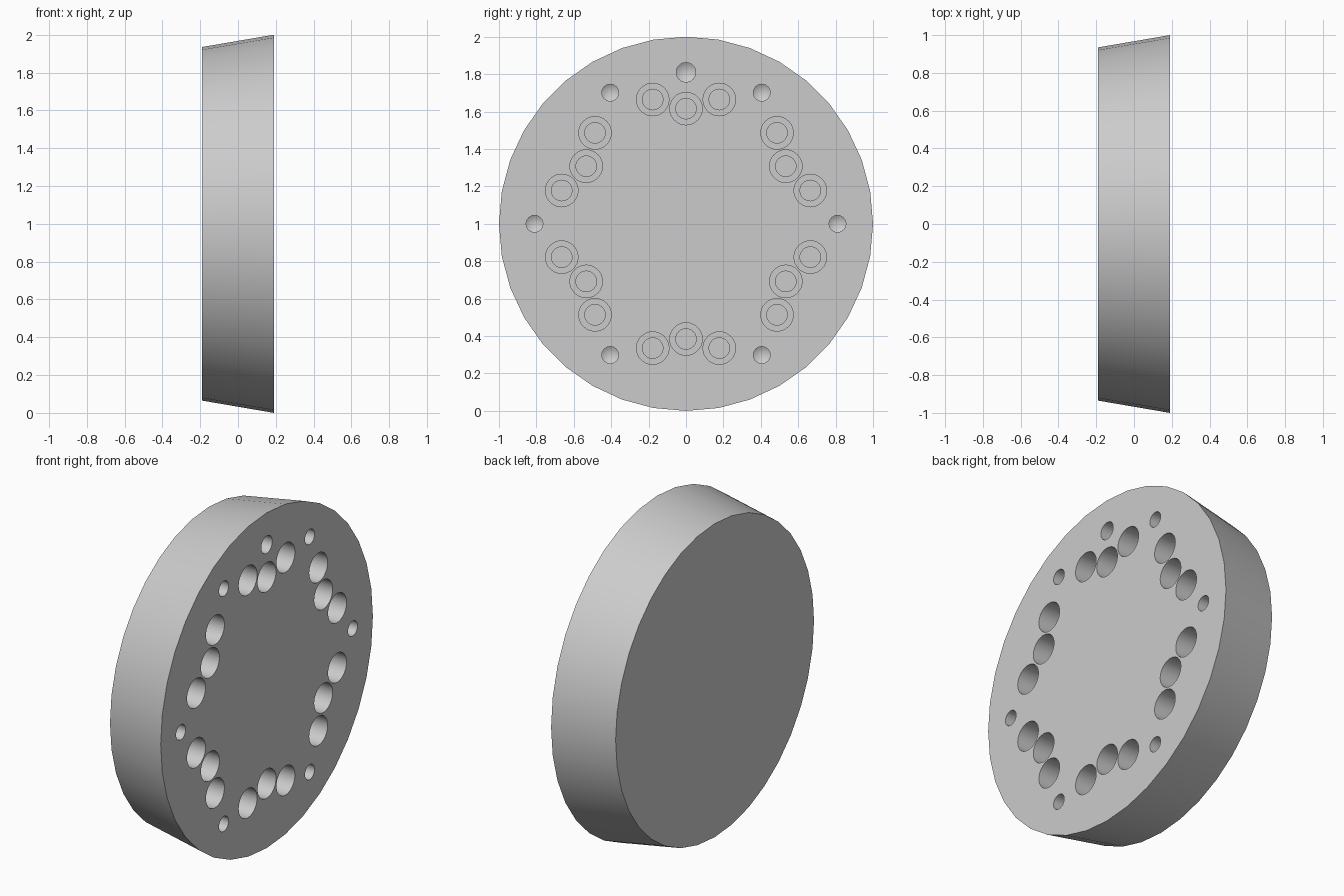
import bpy, bmesh
from math import sin, cos, radians, tau

cube = bpy.data.objects.get("Cube")
if cube:
    bpy.data.objects.remove(cube)

grey = bpy.data.materials.new("plain_grey")
grey.use_nodes = True
colour = (0.6, 0.6, 0.6, 1)
grey.diffuse_color = colour
grey.node_tree.nodes["Principled BSDF"].inputs["Base Color"].default_value = colour

HALF = 0.19          # half the disc thickness
bm = bmesh.new()


def ring(x, r, y, z, sides):
    return [bm.verts.new((x, y + r * cos(tau * i / sides), z + r * sin(tau * i / sides)))
            for i in range(sides)]


def loft(profile, y, z, sides, tip=None):
    """Skin rings of (x, radius), close the last one, return the first one's edges."""
    rings = [ring(x, r, y, z, sides) for x, r in profile]
    for a, b in zip(rings, rings[1:]):
        for i in range(sides):
            j = (i + 1) % sides
            bm.faces.new((a[i], a[j], b[j], b[i]))
    last = rings[-1]
    if tip is None:
        bm.faces.new(last)
    else:
        point = bm.verts.new((tip, y, z))
        for i in range(sides):
            bm.faces.new((last[i], last[(i + 1) % sides], point))
    first = rings[0]
    return [bm.edges.get((first[i], first[i - 1])) for i in range(sides)]


def polar(radius, degrees):
    a = radians(degrees)
    return radius * cos(a), 1 + radius * sin(a)


# Tapered rim and closed narrow face
borders = loft([(HALF, 1.0), (-HALF, 0.935)], 0, 1, 36)

# Six groups of three counterbored holes
bore = [(HALF, 0.087), (HALF - 0.2, 0.087), (HALF - 0.2, 0.055), (HALF - 0.3, 0.055)]
for k in range(6):
    mid = 30 + 60 * k
    for radius, turn in ((0.616, 0), (0.688, -15), (0.688, 15)):
        borders += loft(bore, *polar(radius, mid + turn), 32)

# Drilled holes with pointed ends, plus a wider locating hole at the top
for angle, r in [(60 * k, 0.045) for k in range(6)] + [(90, 0.052)]:
    borders += loft([(HALF, r), (HALF - 0.2, r)], *polar(0.81, angle), 24,
                    tip=HALF - 0.2 - r * 0.6)

# Wide face, filled around every hole
bmesh.ops.triangle_fill(bm, edges=borders, use_beauty=True, normal=(1, 0, 0))
bmesh.ops.recalc_face_normals(bm, faces=bm.faces)

mesh = bpy.data.meshes.new("drilled_disc")
bm.to_mesh(mesh)
bm.free()
mesh.materials.append(grey)
disc = bpy.data.objects.new("drilled_disc", mesh)
bpy.context.collection.objects.link(disc)
bpy.context.view_layer.objects.active = disc
disc.select_set(True)
bpy.ops.object.shade_smooth_by_angle(angle=radians(30))
